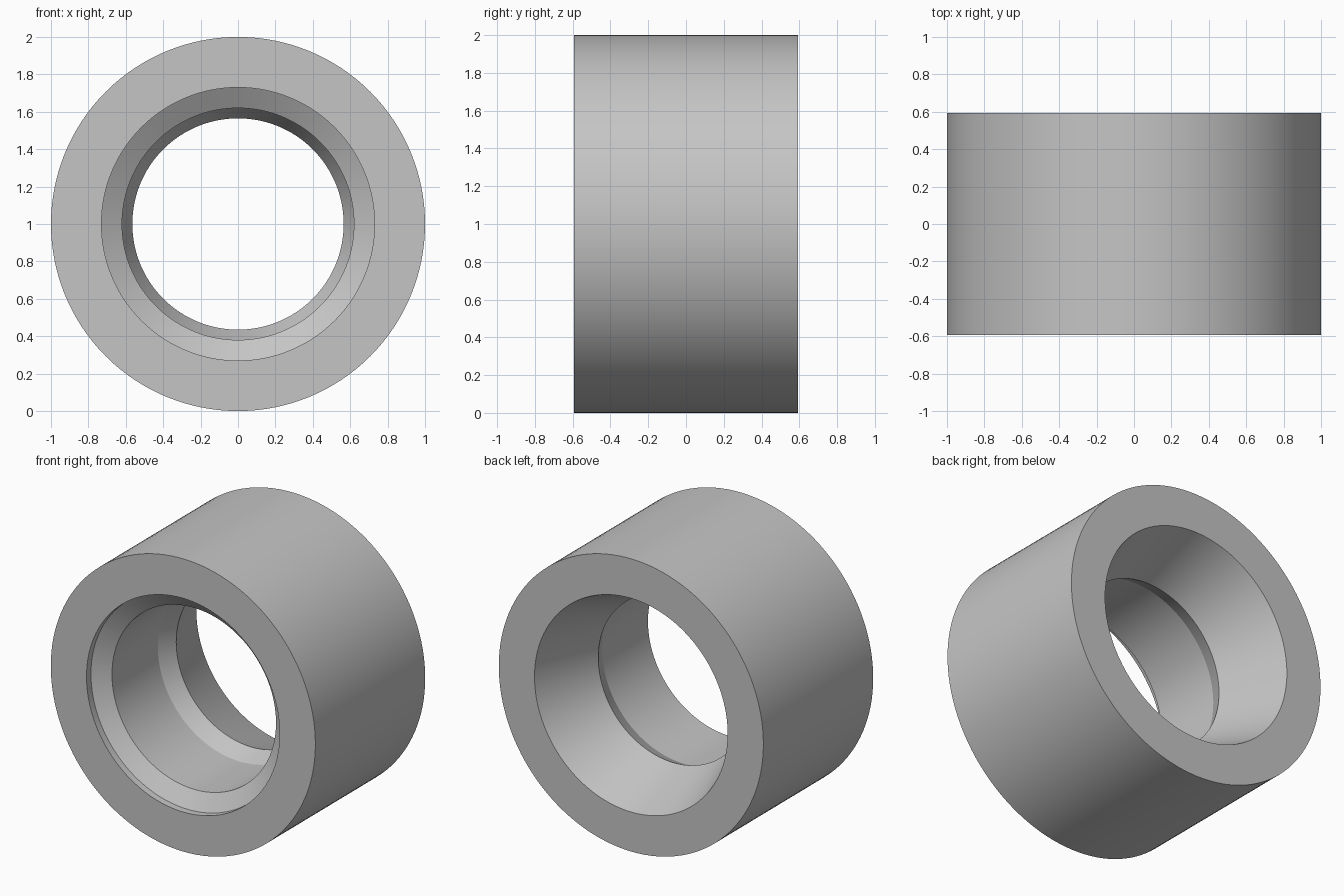
import bpy
import bmesh
import math
from mathutils import Vector

if "Cube" in bpy.data.objects:
    bpy.data.objects.remove(bpy.data.objects["Cube"], do_unlink=True)

SEGMENTS = 128
HALF = 0.593

# Plain grey finish
grey = bpy.data.materials.new("plain_grey")
grey.use_nodes = True
colour = (0.56, 0.56, 0.56, 1)
grey.diffuse_color = colour
grey.node_tree.nodes["Principled BSDF"].inputs["Base Color"].default_value = colour

# Closed half-section as (radius, y)
section = [
    (1.0, -HALF),   # outer wall
    (1.0, HALF),
    (0.73, HALF),   # long rear taper
    (0.565, 0.14),  # throat
    (0.62, 0.02),   # straight bore
    (0.62, -0.475),
    (0.73, -0.545), # front chamfer and short counterbore
    (0.73, -HALF),
]

# Revolve the section around the y axis
bm = bmesh.new()
verts = [bm.verts.new((r, y, 1)) for r, y in section]
edges = [bm.edges.new((v, verts[(i + 1) % len(verts)])) for i, v in enumerate(verts)]
bmesh.ops.spin(bm, geom=verts + edges, cent=Vector((0, 0, 1)), axis=Vector((0, 1, 0)),
               angle=math.tau, steps=SEGMENTS, use_merge=True)
bmesh.ops.remove_doubles(bm, verts=bm.verts[:], dist=0.0001)
bmesh.ops.recalc_face_normals(bm, faces=bm.faces[:])

mesh = bpy.data.meshes.new("bushing_ring")
bm.to_mesh(mesh)
bm.free()
mesh.materials.append(grey)
ring = bpy.data.objects.new("bushing_ring", mesh)
bpy.context.collection.objects.link(ring)

# Smooth walls with crisp rims
bpy.ops.object.select_all(action='DESELECT')
ring.select_set(True)
bpy.context.view_layer.objects.active = ring
bpy.ops.object.shade_smooth_by_angle(angle=math.radians(15))
